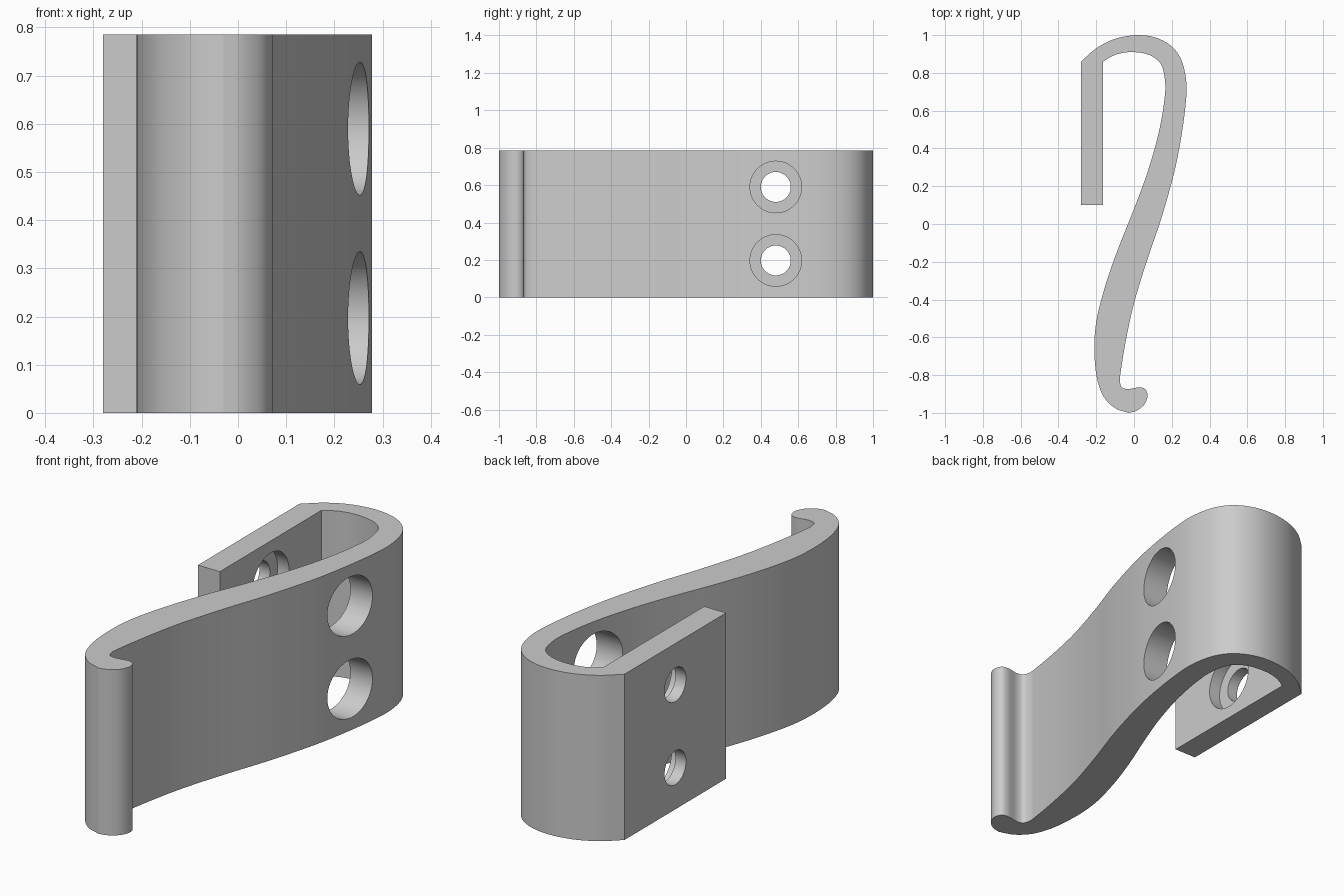
import bpy, bmesh, math
from mathutils import Vector, Matrix

HEIGHT = 0.785

cube = bpy.data.objects.get("Cube")
if cube:
    bpy.data.objects.remove(cube, do_unlink=True)

grey = bpy.data.materials.new("plain grey")
grey.use_nodes = True
colour = (0.6, 0.6, 0.6, 1)
grey.diffuse_color = colour
grey.node_tree.nodes["Principled BSDF"].inputs["Base Color"].default_value = colour


def smooth_path(points, steps=6):
    """Centripetal spline through the points."""
    p = [Vector(q) for q in points]
    p = [2 * p[0] - p[1]] + p + [2 * p[-1] - p[-2]]
    out = []
    for a, b, c, d in zip(p, p[1:], p[2:], p[3:]):
        t1 = (b - a).length ** 0.5
        t2 = t1 + (c - b).length ** 0.5
        t3 = t2 + (d - c).length ** 0.5
        for i in range(steps):
            t = t1 + (t2 - t1) * i / steps
            a1 = a.lerp(b, t / t1)
            a2 = b.lerp(c, (t - t1) / (t2 - t1))
            a3 = c.lerp(d, (t - t2) / (t3 - t2))
            b1 = a1.lerp(a2, t / t2)
            b2 = a2.lerp(a3, (t - t1) / (t3 - t1))
            out.append(b1.lerp(b2, (t - t1) / (t2 - t1)))
    return out + [p[-2]]


def make_object(name, bm):
    bmesh.ops.recalc_face_normals(bm, faces=bm.faces)
    mesh = bpy.data.meshes.new(name)
    bm.to_mesh(mesh)
    bm.free()
    mesh.materials.append(grey)
    obj = bpy.data.objects.new(name, mesh)
    bpy.context.collection.objects.link(obj)
    return obj


def drill(target, radius, x0, x1, z):
    """Cut a round hole along x."""
    bm = bmesh.new()
    place = Matrix.Translation(((x0 + x1) / 2, 0.48, z)) @ Matrix.Rotation(math.pi / 2, 4, 'Y')
    bmesh.ops.create_cone(bm, cap_ends=True, segments=48, radius1=radius,
                          radius2=radius, depth=x1 - x0, matrix=place)
    cutter = make_object("hole_cutter", bm)
    cutter.hide_render = True
    mod = target.modifiers.new("hole", 'BOOLEAN')
    mod.operation = 'DIFFERENCE'
    mod.solver = 'EXACT'
    mod.object = cutter
    bpy.context.view_layer.objects.active = target
    bpy.ops.object.modifier_apply(modifier=mod.name)
    bpy.data.objects.remove(cutter, do_unlink=True)


# Outer side of the hook, from the mounting plate round to the curled tip
outer = smooth_path([
    (-.28, .86), (-.2, .93), (-.1, .98), (.02, 1), (.12, .985), (.2, .94),
    (.25, .87), (.277, .75), (.272, .62), (.228, .34), (.18, .15), (.135, 0),
    (.07, -.19), (0, -.42), (-.04, -.6), (-.07, -.78), (-.075, -.83),
    (-.064, -.865), (-.035, -.874), (.03, -.865), (.058, -.873), (.072, -.905),
    (.055, -.955), (.01, -.99), (-.03, -1)])
# Inner side, from the tip back up to the mounting plate
inner = smooth_path([
    (-.03, -1), (-.1, -.975), (-.16, -.915), (-.195, -.82), (-.21, -.67),
    (-.2, -.52), (-.15, -.32), (-.08, -.12), (0, .08), (.07, .27), (.13, .48),
    (.16, .65), (.165, .75), (.14, .85), (.08, .895), (-.02, .91), (-.1, .895),
    (-.165, .86)])
outline = [Vector((-.28, .1))] + outer + inner[1:] + [Vector((-.165, .1))]

# Extruded hook body
bm = bmesh.new()
base = bm.faces.new([bm.verts.new((p.x, p.y, 0)) for p in outline])
sweep = bmesh.ops.extrude_face_region(bm, geom=[base], use_keep_orig=True)
top = [v for v in sweep["geom"] if isinstance(v, bmesh.types.BMVert)]
bmesh.ops.translate(bm, verts=top, vec=(0, 0, HEIGHT))
hook = make_object("hook_bracket", bm)

# Screw holes with counterbores, reached through the hook arm
for z in (0.197, 0.59):
    drill(hook, 0.138, -0.225, 0.4, z)
    drill(hook, 0.08, -0.4, -0.1, z)

bpy.ops.object.select_all(action='DESELECT')
hook.select_set(True)
bpy.context.view_layer.objects.active = hook
bpy.ops.object.shade_smooth_by_angle(angle=math.radians(30))
